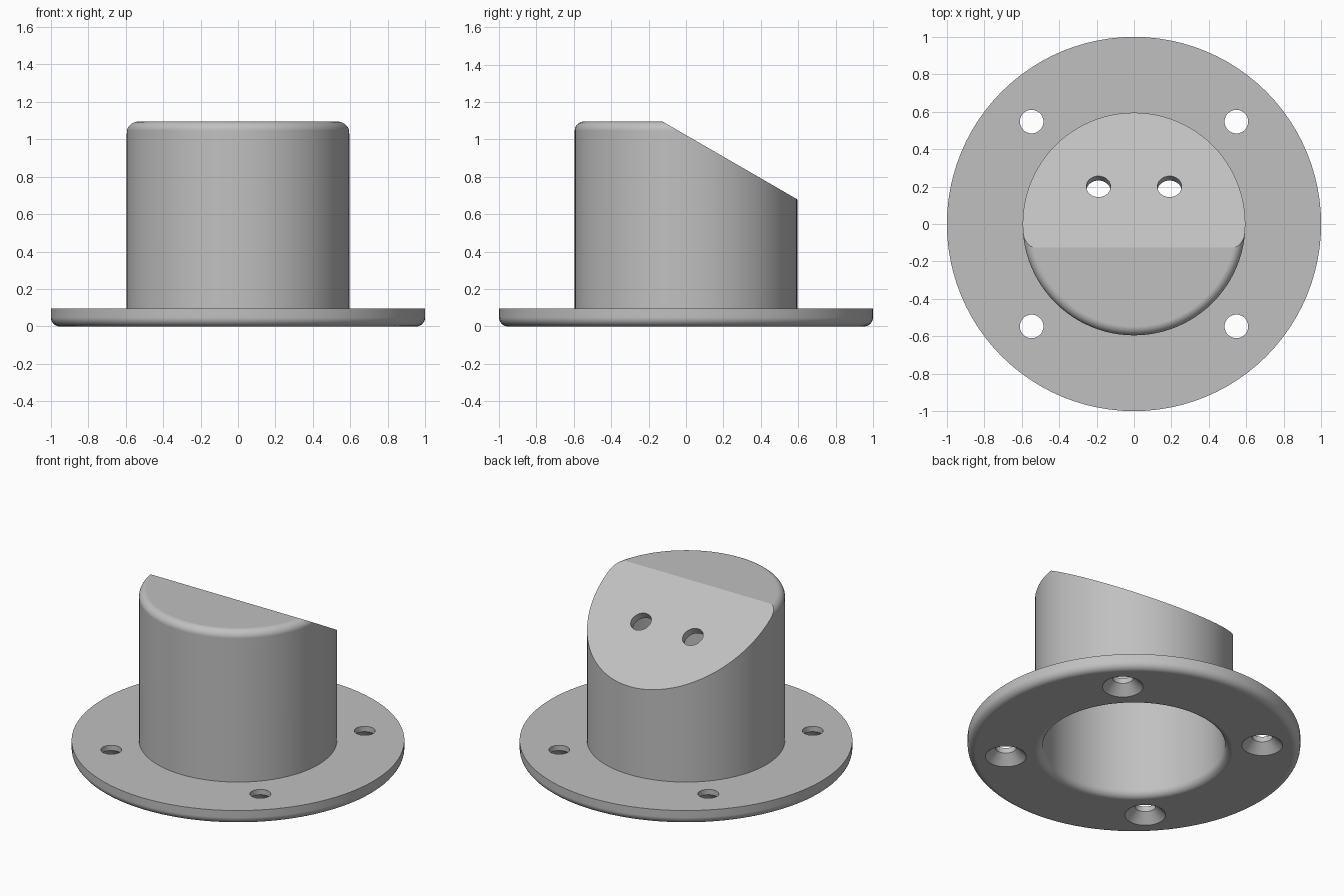
import bpy
import bmesh
import math
from mathutils import Matrix, Vector

if "Cube" in bpy.data.objects:
    bpy.data.objects.remove(bpy.data.objects["Cube"])

SEGMENTS = 96
FLANGE_R, FLANGE_T = 1.0, 0.095
TOWER_R, TOWER_H = 0.595, 1.095
WALL = 0.048
SLOPE_START, SLOPE = -0.125, math.radians(30)
SLOPE_NORMAL = Vector((0, math.sin(SLOPE), math.cos(SLOPE)))
SLOPE_POINT = Vector((0, SLOPE_START, TOWER_H))

grey = bpy.data.materials.new("plain grey")
grey.use_nodes = True
colour = (0.53, 0.53, 0.53, 1)
grey.diffuse_color = colour
grey.node_tree.nodes["Principled BSDF"].inputs["Base Color"].default_value = colour


def arc(cx, cz, radius, start, end, steps=8):
    """Points of a fillet in the profile plane, angles in degrees."""
    angles = [math.radians(start + (end - start) * i / steps) for i in range(steps + 1)]
    return [(cx + radius * math.cos(a), cz + radius * math.sin(a)) for a in angles]


def lathe(name, profile, segments=SEGMENTS, matrix=Matrix(), cut_point=None):
    """Revolve a profile running from axis to axis; optionally slice off the slope."""
    bm = bmesh.new()
    verts = [bm.verts.new((r, 0, z)) for r, z in profile]
    edges = [bm.edges.new(pair) for pair in zip(verts, verts[1:])]
    bmesh.ops.spin(bm, geom=verts + edges, cent=(0, 0, 0), axis=(0, 0, 1),
                   angle=math.tau, steps=segments, use_duplicate=False)
    bmesh.ops.remove_doubles(bm, verts=bm.verts, dist=0.0001)
    if cut_point is not None:
        cut = bmesh.ops.bisect_plane(bm, geom=bm.verts[:] + bm.edges[:] + bm.faces[:],
                                     plane_co=cut_point, plane_no=SLOPE_NORMAL,
                                     clear_outer=True)
        rim = [e for e in cut["geom_cut"] if isinstance(e, bmesh.types.BMEdge)]
        bmesh.ops.holes_fill(bm, edges=rim, sides=0)
    # Merge the fans of the flat discs into single faces
    bmesh.ops.dissolve_limit(bm, angle_limit=0.001, verts=bm.verts[:], edges=bm.edges[:])
    bmesh.ops.recalc_face_normals(bm, faces=bm.faces)
    bm.transform(matrix)
    mesh = bpy.data.meshes.new(name)
    bm.to_mesh(mesh)
    bm.free()
    obj = bpy.data.objects.new(name, mesh)
    bpy.context.collection.objects.link(obj)
    return obj


# Round flange with a sloped tower on top
body = lathe("flanged_tower",
             [(0, 0)]
             + arc(FLANGE_R - WALL, WALL, WALL, -90, 0)
             + [(FLANGE_R, FLANGE_T), (TOWER_R, FLANGE_T)]
             + arc(TOWER_R - WALL, TOWER_H - WALL, WALL, 0, 90)
             + [(0, TOWER_H)], cut_point=SLOPE_POINT)
body.data.materials.append(grey)

# Hollow inside following the slope, with a rounded mouth
inner = TOWER_R - WALL
cutters = [lathe("cavity_cutter",
                 [(0, -0.1), (TOWER_R, -0.1)]
                 + arc(TOWER_R, WALL, WALL, 270, 180)
                 + [(inner, TOWER_H - WALL), (0, TOWER_H - WALL)],
                 cut_point=SLOPE_POINT - SLOPE_NORMAL * WALL)]

# Countersunk screw holes in the flange
screw_profile = [(0, -0.06), (0.183, -0.06), (0.063, 0.06), (0.063, 0.2), (0, 0.2)]
for sx in (-1, 1):
    for sy in (-1, 1):
        cutters.append(lathe("screw_hole_cutter", screw_profile, 40,
                             Matrix.Translation((sx * 0.547, sy * 0.547, 0))))

# Pair of holes square to the sloped face
hole_y = 0.2
hole_z = TOWER_H - (hole_y - SLOPE_START) * math.tan(SLOPE)
for sx in (-1, 1):
    place = Matrix.Translation((sx * 0.19, hole_y, hole_z)) @ Matrix.Rotation(-SLOPE, 4, "X")
    cutters.append(lathe("slope_hole_cutter",
                         [(0, -0.12), (0.065, -0.12), (0.065, 0.12), (0, 0.12)], 40, place))

# Cut everything, then remove the cutters
bpy.context.view_layer.objects.active = body
body.select_set(True)
for cutter in cutters:
    cutter.hide_render = True
    mod = body.modifiers.new("cut", "BOOLEAN")
    mod.operation = "DIFFERENCE"
    mod.solver = "EXACT"
    mod.object = cutter
    bpy.ops.object.modifier_apply(modifier=mod.name)
    bpy.data.objects.remove(cutter)

# Smooth round walls, crisp edges and clean flats
bpy.ops.object.shade_smooth_by_angle(angle=math.radians(25))
weighted = body.modifiers.new("clean_flats", "WEIGHTED_NORMAL")
weighted.keep_sharp = True
